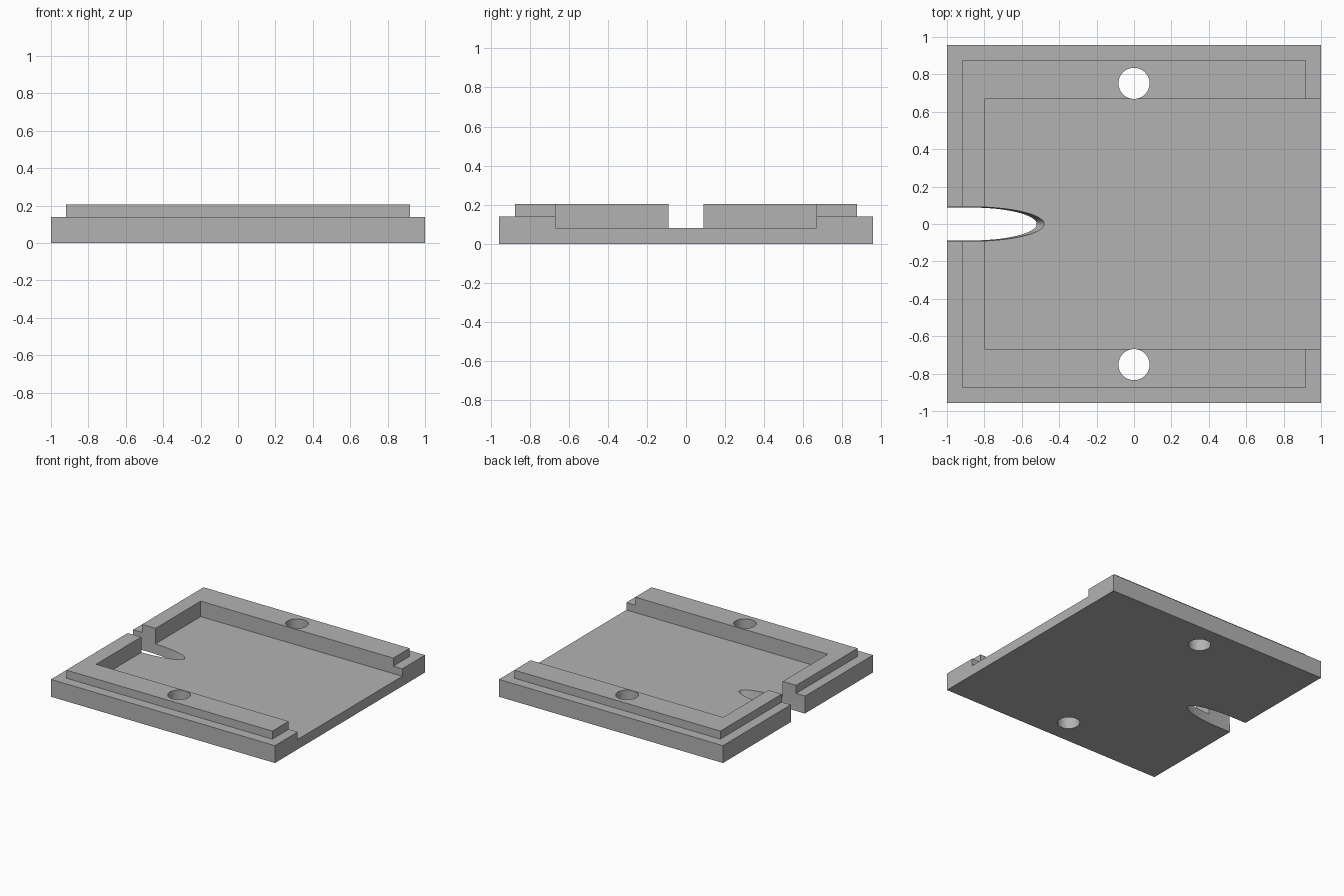
import bpy
import bmesh
import math

cube = bpy.data.objects.get("Cube")
if cube:
    bpy.data.objects.remove(cube, do_unlink=True)

grey = bpy.data.materials.new("plain_grey")
grey.use_nodes = True
colour = (0.45, 0.45, 0.45, 1)
grey.diffuse_color = colour
grey.node_tree.nodes["Principled BSDF"].inputs["Base Color"].default_value = colour


def loft(name, rings):
    """Closed solid through a stack of matching rings."""
    bm = bmesh.new()
    loops = [[bm.verts.new(p) for p in ring] for ring in rings]
    n = len(loops[0])
    for low, high in zip(loops, loops[1:]):
        for i in range(n):
            j = (i + 1) % n
            bm.faces.new((low[i], low[j], high[j], high[i]))
    bm.faces.new(loops[0][::-1])
    bm.faces.new(loops[-1])
    bmesh.ops.recalc_face_normals(bm, faces=bm.faces)
    mesh = bpy.data.meshes.new(name)
    bm.to_mesh(mesh)
    bm.free()
    mesh.materials.append(grey)
    obj = bpy.data.objects.new(name, mesh)
    bpy.context.collection.objects.link(obj)
    return obj


def block(name, x0, x1, y, z0, z1):
    """Box symmetric about y = 0."""
    corners = ((x0, -y), (x1, -y), (x1, y), (x0, y))
    return loft(name, [[(a, b, z) for a, b in corners] for z in (z0, z1)])


def cylinder(name, x, y, r, z0, z1, n=48):
    turn = [math.tau * i / n for i in range(n)]
    return loft(name, [[(x + r * math.cos(t), y + r * math.sin(t), z) for t in turn]
                       for z in (z0, z1)])


def notch_ring(z, rx, ry, n=40):
    """Straight slot ending in half an ellipse."""
    arc = [math.pi * (i / n - 0.5) for i in range(n + 1)]
    pts = [(-0.87 + rx * math.cos(t), ry * math.sin(t), z) for t in arc]
    return pts + [(-1.1, ry, z), (-1.1, -ry, z)]


def combine(target, tool, operation):
    mod = target.modifiers.new(operation, 'BOOLEAN')
    mod.operation = operation
    mod.solver = 'EXACT'
    mod.object = tool
    tool.hide_render = True
    bpy.ops.object.select_all(action='DESELECT')
    bpy.context.view_layer.objects.active = target
    target.select_set(True)
    bpy.ops.object.modifier_apply(modifier=mod.name)
    bpy.data.objects.remove(tool, do_unlink=True)


# Wide base with a narrower raised lip
tray = block("tray", -1, 1, 0.957, 0, 0.14)
combine(tray, block("raised_lip", -0.92, 0.92, 0.875, 0.04, 0.205), 'UNION')

# Pocket open at one end
combine(tray, block("pocket_cutter", -0.8, 1.1, 0.667, 0.08, 0.3), 'DIFFERENCE')

# Screw holes through both side rails
for side in (-1, 1):
    combine(tray, cylinder("hole_cutter", 0, side * 0.752, 0.083, -0.1, 0.3), 'DIFFERENCE')

# Tapered finger notch through the end wall and floor
notch = loft("notch_cutter", [notch_ring(-0.02, 0.34, 0.087),
                              notch_ring(0.08, 0.39, 0.092),
                              notch_ring(0.3, 0.39, 0.092)])
combine(tray, notch, 'DIFFERENCE')

bpy.ops.object.shade_smooth_by_angle(angle=math.radians(30))
